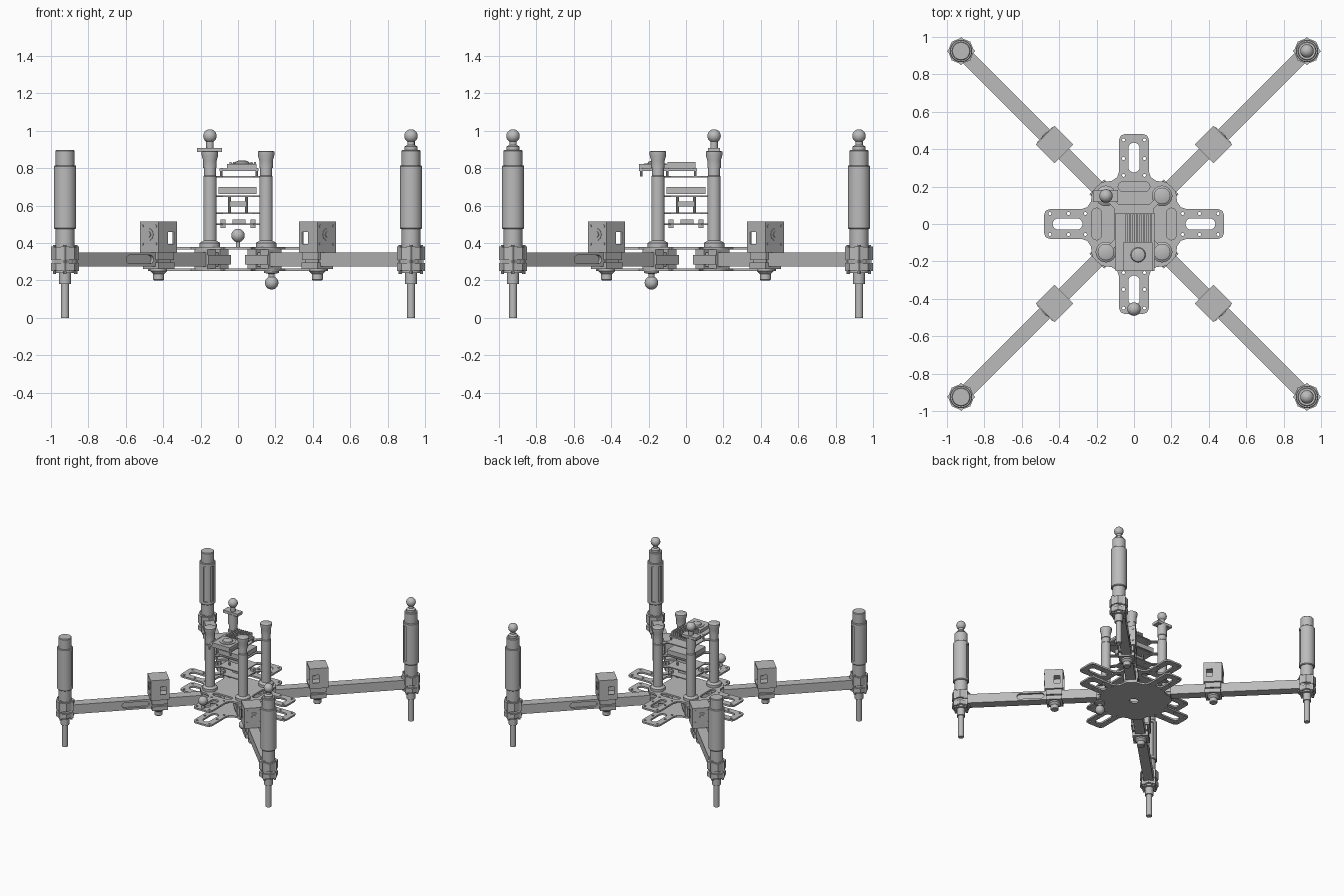
import bpy, bmesh, math
from mathutils import Matrix, Vector

if "Cube" in bpy.data.objects:
    bpy.data.objects.remove(bpy.data.objects["Cube"])

grey = bpy.data.materials.new("plain_grey")
grey.use_nodes = True
grey.diffuse_color = (0.5, 0.5, 0.5, 1)
grey.node_tree.nodes["Principled BSDF"].inputs["Base Color"].default_value = (0.5, 0.5, 0.5, 1)


def box(bm, x, y, z, turn=0):
    """Box between pairs of limits, optionally turned about z through its centre."""
    mid = Vector([(a + b) / 2 for a, b in (x, y, z)])
    size = [b - a for a, b in (x, y, z)]
    m = Matrix.Translation(mid) @ Matrix.Rotation(math.radians(turn), 4, 'Z') @ Matrix.Diagonal((*size, 1))
    bmesh.ops.create_cube(bm, size=1, matrix=m)


def turned(bm, profile, at=(0, 0), sides=28):
    """Solid of revolution from (radius, height) pairs."""
    ends = [(0, profile[0][1])] + profile + [(0, profile[-1][1])]
    verts = [bm.verts.new((at[0] + r, at[1], z)) for r, z in ends]
    edges = [bm.edges.new(p) for p in zip(verts, verts[1:])]
    bmesh.ops.spin(bm, geom=verts + edges, cent=(*at, 0), axis=(0, 0, 1),
                   angle=math.tau, steps=sides, use_duplicate=False)
    bmesh.ops.remove_doubles(bm, verts=bm.verts, dist=0.0001)


def ball(bm, x, y, z, r=0.036):
    bmesh.ops.create_uvsphere(bm, u_segments=24, v_segments=14, radius=r,
                              matrix=Matrix.Translation((x, y, z)))


def add(name, mesh):
    mesh.materials.clear()
    mesh.materials.append(grey)
    mesh.shade_smooth()
    mesh.set_sharp_from_angle(angle=math.radians(35))
    obj = bpy.data.objects.new(name, mesh)
    bpy.context.collection.objects.link(obj)
    return obj


def finish(name, bm):
    bmesh.ops.recalc_face_normals(bm, faces=bm.faces)
    mesh = bpy.data.meshes.new(name)
    bm.to_mesh(mesh)
    bm.free()
    return add(name, mesh)


def four(obj):
    """Place a part made along +x on each of the four diagonals."""
    base = obj.name
    for k, corner in enumerate(("back_left", "back_right", "front_right", "front_left")):
        o = obj if k == 0 else obj.copy()
        o.name = f"{base}_{corner}"
        o.rotation_euler.z = math.radians(45 + 90 * k)
        if k:
            bpy.context.collection.objects.link(o)


def capsule(x, y, half, r, along_x=True, n=8):
    pts = []
    for side in (1, -1):
        for i in range(n + 1):
            a = math.pi * (i / n - 0.5)
            u, v = side * (half + r * math.cos(a)), side * r * math.sin(a)
            pts.append((x + u, y + v) if along_x else (x - v, y + u))
    return pts


def sheet(name, loops, thick):
    """Flat plate from an outline and holes."""
    curve = bpy.data.curves.new(name, 'CURVE')
    curve.dimensions, curve.fill_mode, curve.extrude = '2D', 'BOTH', thick / 2
    for loop in loops:
        s = curve.splines.new('POLY')
        s.points.add(len(loop) - 1)
        s.use_cyclic_u = True
        for p, (x, y) in zip(s.points, loop):
            p.co = (x, y, 0, 1)
    tmp = bpy.data.objects.new(name, curve)
    bpy.context.collection.objects.link(tmp)
    bpy.context.view_layer.update()
    mesh = bpy.data.meshes.new_from_object(tmp.evaluated_get(bpy.context.evaluated_depsgraph_get()))
    bpy.data.objects.remove(tmp)
    return add(name, mesh)


def quarter(pts, k):
    for _ in range(k):
        pts = [(y, -x) for x, y in pts]
    return pts


# Frame plates: cross outline, lobe slots, bolt holes
edge = [(0.05, 0.48), (0.07, 0.473), (0.08, 0.45), (0.08, 0.28), (0.09, 0.25),
        (0.12, 0.23), (0.17, 0.225), (0.2, 0.2)]
edge += [(y, x) for x, y in reversed(edge[:-1])]
outline = [p for k in range(4) for p in quarter(edge, k)]
holes = []
for k in range(4):
    holes.append(quarter(capsule(0, 0.355, 0.05, 0.03, False), k))
    holes += [quarter(capsule(s * 0.056, y, 0.0005, 0.008), k) for s in (-1, 1) for y in (0.26, 0.35, 0.45)]
slots = [quarter(capsule(0, 0.2, 0.06, 0.025), k) for k in range(4)]
sheet("top_plate", [outline] + holes + slots, 0.014).location.z = 0.372
sheet("bottom_plate", [outline] + holes + [capsule(0, 0, 0.005, 0.03)], 0.014).location.z = 0.256

# Arms: square bar with a rounded slot sunk into a thin side wall
bm = bmesh.new()
box(bm, (0.12, 1.29), (-0.038, 0.02), (0.274, 0.35))
four(finish("arm", bm))
wall = sheet("arm_wall", [[(0.12, -0.038), (1.29, -0.038), (1.29, 0.038), (0.12, 0.038)],
                          capsule(0.78, 0, 0.08, 0.023)], 0.018)
wall.data.transform(Matrix.Translation((0, 0.029, 0.312)) @ Matrix.Rotation(math.pi / 2, 4, 'X'))
four(wall)

# Arm root clamps
bm = bmesh.new()
for x in (0.12, 0.215):
    box(bm, (x, x + 0.065), (-0.05, 0.05), (0.262, 0.366))
for s in (-1, 1):
    box(bm, (0.11, 0.28), (s * 0.044 - 0.012, s * 0.044 + 0.012), (0.285, 0.335))
four(finish("root_clamp", bm))

# Motor tower at the end of each arm
TIP = 1.308
bm = bmesh.new()
turned(bm, [(0.022, 0), (0.022, 0.18), (0.032, 0.18), (0.032, 0.24), (0.05, 0.24), (0.05, 0.48)], (TIP, 0))
turned(bm, [(0.05, 0.8), (0.05, 0.893), (0.046, 0.898)], (TIP, 0))
four(finish("motor_shaft", bm))

# Motor body with two sunk grooves facing the centre
bm = bmesh.new()
turned(bm, [(0.056, 0.475), (0.06, 0.48), (0.06, 0.5), (0.06, 0.79), (0.06, 0.81), (0.056, 0.815)], (TIP, 0), 36)
panels = [f for f in bm.faces if abs(f.calc_center_median().z - 0.645) < 0.01 and f.calc_center_median().x < TIP
          and 0.01 < abs(f.calc_center_median().y) < 0.036]
bmesh.ops.recalc_face_normals(bm, faces=bm.faces)
bmesh.ops.inset_region(bm, faces=panels, thickness=0.001, depth=-0.01)
four(finish("motor_body", bm))

# End clamps
bm = bmesh.new()
for z in ((0.25, 0.293), (0.308, 0.382)):
    box(bm, (TIP - 0.053, TIP + 0.053), (-0.053, 0.053), z)
    turned(bm, [(0.07, z[0] + 0.004), (0.07, z[1] - 0.004)], (TIP, 0), 8)
box(bm, (TIP - 0.048, TIP + 0.048), (-0.048, 0.048), (0.255, 0.375))
for x in (-0.04, 0.04):
    for y in (-0.04, 0.04):
        turned(bm, [(0.009, 0.235), (0.009, 0.39)], (TIP + x, y), 10)
four(finish("end_clamp", bm))

# Folded housings on the arms: open inward and with windows in the sides
bm = bmesh.new()
box(bm, (0.655, 0.672), (-0.07, 0.07), (0.365, 0.515))
box(bm, (0.53, 0.66), (-0.07, 0.07), (0.503, 0.515))
for s in (-1, 1):
    y = (s * 0.065 - 0.005, s * 0.065 + 0.005)
    box(bm, (0.53, 0.555), y, (0.365, 0.505))
    box(bm, (0.6, 0.658), y, (0.365, 0.505))
    box(bm, (0.55, 0.605), y, (0.365, 0.395))
    box(bm, (0.55, 0.605), y, (0.46, 0.505))
four(finish("housing", bm))

# Round fittings and screws on the outer face of each housing
bm = bmesh.new()
for y, z, r in ((0, 0.445, 0.032), (0, 0.445, 0.016), (-0.05, 0.395, 0.008), (0.05, 0.395, 0.008),
                (-0.05, 0.49, 0.008), (0.05, 0.49, 0.008)):
    bmesh.ops.create_cone(bm, cap_ends=True, segments=20, radius1=r, radius2=r, depth=0.01 if r != 0.016 else 0.018,
                          matrix=Matrix.Translation((0.67, y, z)) @ Matrix.Rotation(math.pi / 2, 4, 'Y'))
four(finish("housing_fitting", bm))

# Bracket under each housing
bm = bmesh.new()
box(bm, (0.53, 0.672), (-0.07, 0.07), (0.35, 0.366))
box(bm, (0.54, 0.66), (-0.055, 0.055), (0.308, 0.352))
box(bm, (0.54, 0.66), (-0.06, 0.06), (0.262, 0.295))
box(bm, (0.55, 0.65), (-0.045, 0.045), (0.265, 0.34))
turned(bm, [(0.025, 0.2), (0.03, 0.205), (0.03, 0.235), (0.045, 0.25), (0.045, 0.265)], (0.6, 0))
four(finish("housing_bracket", bm))

# Central posts
bm = bmesh.new()
turned(bm, [(0.055, 0.378), (0.055, 0.4), (0.036, 0.412), (0.036, 0.755), (0.032, 0.76), (0.032, 0.83)], (0.212, 0))
four(finish("post", bm))
bm = bmesh.new()
for x, y in ((0.15, 0.15), (0.15, -0.15), (-0.15, -0.15)):
    turned(bm, [(0.036, 0.8), (0.036, 0.84), (0.044, 0.868), (0.044, 0.888), (0.036, 0.892)], (x, y))
finish("post_caps", bm)
bm = bmesh.new()
turned(bm, [(0.036, 0.8), (0.036, 0.89)], (-0.15, 0.15))
box(bm, (-0.22, -0.085), (0.118, 0.182), (0.886, 0.908))
turned(bm, [(0.02, 0.9), (0.02, 0.95)], (-0.15, 0.15))
ball(bm, -0.15, 0.15, 0.972)
finish("post_marker_ball", bm)

# Marker balls on the two left towers, the front lobe and the underside
bm = bmesh.new()
for s in (-1, 1):
    turned(bm, [(0.034, 0.895), (0.034, 0.915), (0.02, 0.925), (0.02, 0.95)], (0.925, s * 0.925))
    ball(bm, 0.925, s * 0.925, 0.972)
turned(bm, [(0.012, 0.37), (0.012, 0.42)], (0, -0.455))
ball(bm, 0, -0.455, 0.44)
turned(bm, [(0.016, 0.2), (0.016, 0.235), (0.04, 0.24), (0.04, 0.25)], (0.18, -0.185))
ball(bm, 0.18, -0.185, 0.187)
finish("marker_balls", bm)

# Circuit boards held between the posts
for name, z in (("lower_board", 0.5), ("middle_board", 0.56), ("upper_board", 0.65), ("shelf", 0.755)):
    bm = bmesh.new()
    box(bm, (-0.105, 0.105), (-0.105, 0.105), (z - 0.004, z + 0.004))
    for turn in (45, 135):
        box(bm, (-0.2, 0.2), (-0.016, 0.016), (z - 0.005, z + 0.003), turn)
    finish(name, bm)
bm = bmesh.new()
for s in (-1, 1):
    for t in (-1, 1):
        box(bm, (s * 0.08 - 0.014, s * 0.08 + 0.014), (t * 0.08 - 0.014, t * 0.08 + 0.014), (0.48, 0.525))
        turned(bm, [(0.008, 0.56), (0.008, 0.65)], (s * 0.045, t * 0.045), 8)
box(bm, (-0.03, 0.04), (-0.03, 0.04), (0.5, 0.525))
box(bm, (-0.05, 0.05), (-0.05, 0.05), (0.595, 0.622))
box(bm, (-0.105, 0.1), (-0.105, 0.105), (0.662, 0.7))
finish("board_parts", bm)

# Finned top unit with a round lens
bm = bmesh.new()
box(bm, (-0.1, 0.11), (-0.25, 0.06), (0.785, 0.797))
box(bm, (-0.06, 0.1), (-0.25, -0.1), (0.797, 0.822))
for i in range(8):
    box(bm, (-0.045 + i * 0.0185, -0.034 + i * 0.0185), (-0.1, 0.05), (0.795, 0.832))
for x in (-0.09, 0.1):
    for y in (-0.24, -0.1, 0.05):
        turned(bm, [(0.007, 0.755), (0.007, 0.8)], (x, y), 8)
turned(bm, [(0.06, 0.815), (0.06, 0.826), (0.04, 0.826), (0.036, 0.834), (0.02, 0.84)], (0.022, -0.165))
finish("top_unit", bm)
